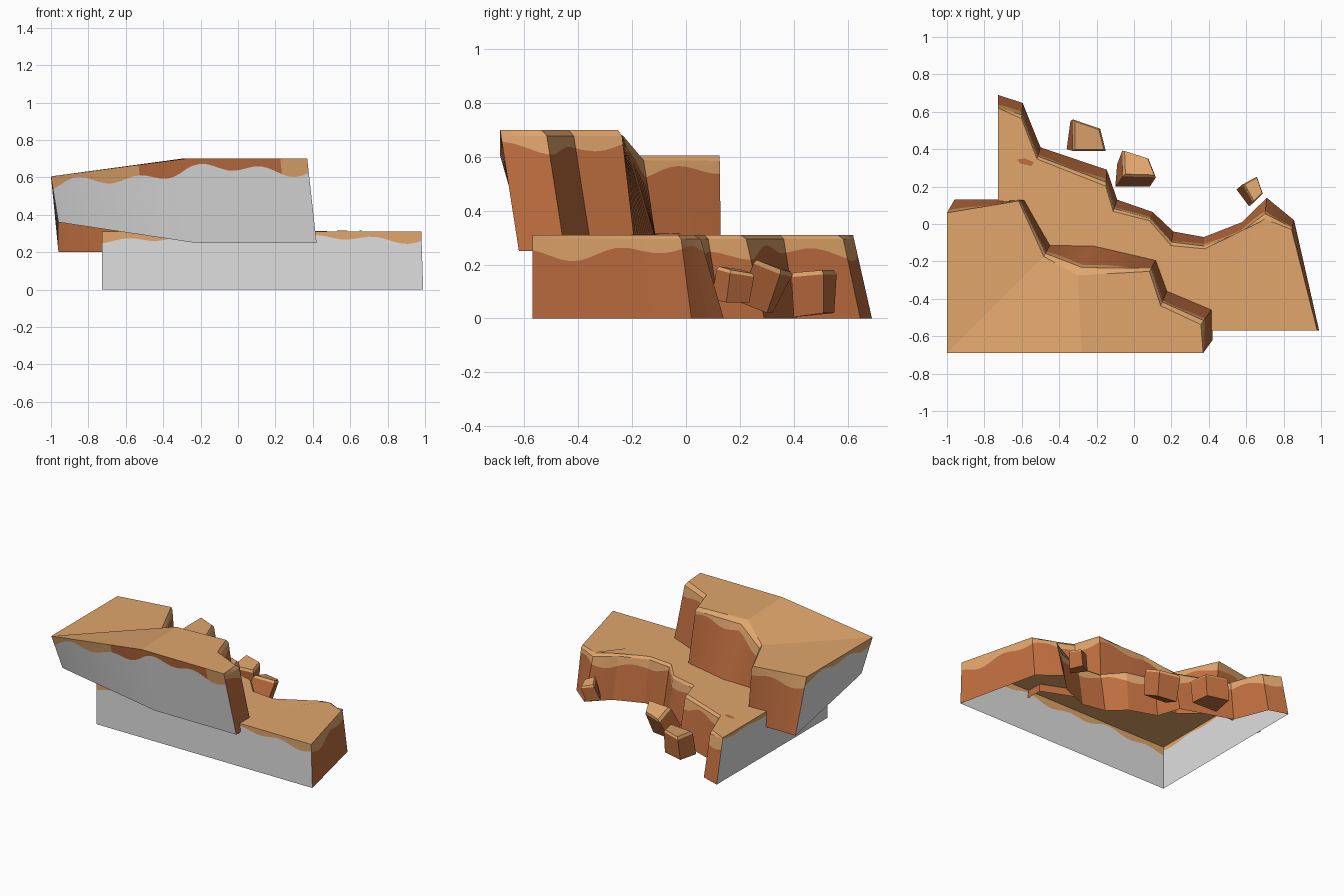
import bpy, bmesh, math
from mathutils import Vector as V

if "Cube" in bpy.data.objects:
    bpy.data.objects.remove(bpy.data.objects["Cube"])


def material(name, rgb):
    m = bpy.data.materials.new(name)
    m.diffuse_color = (*rgb, 1)
    m.use_nodes = True
    m.node_tree.nodes["Principled BSDF"].inputs["Base Color"].default_value = m.diffuse_color
    return m


MATS = [material("sand_tan", (0.75, 0.38, 0.15)),
        material("clay_brown", (0.52, 0.155, 0.05)),
        material("plain_grey", (0.74, 0.74, 0.74))]
TAN, BROWN, GREY = 0, 1, 2


def face(bm, pts, mat):
    f = bm.faces.new([bm.verts.new(p) for p in pts])
    f.material_index = mat


def finish(bm, name):
    bmesh.ops.remove_doubles(bm, verts=bm.verts, dist=0.0005)
    bmesh.ops.triangulate(bm, faces=[f for f in bm.faces if len(f.verts) > 4])
    bmesh.ops.recalc_face_normals(bm, faces=bm.faces)
    me = bpy.data.meshes.new(name)
    bm.to_mesh(me)
    bm.free()
    for m in MATS:
        me.materials.append(m)
    ob = bpy.data.objects.new(name, me)
    bpy.context.collection.objects.link(ob)


def wall(bm, rim, base, low, depth, bevel=True, band=None):
    """Sheet from rim to base with a wavy painted strip along its top.
    Returns the inner rim corners, for the cap."""
    rim, base = [V(p) for p in rim], [V(p) for p in base]
    inner, outer = [], []
    for i, (r, b) in enumerate(zip(rim, base)):
        d = b - r
        ends = i in (0, len(rim) - 1)
        flat = V((d.x, d.y, 0))
        inner.append(r - flat * 0.25 if bevel and not ends else r)
        outer.append(r + d * 0.05 if bevel else r)
    s = 0
    rows = []
    for i in range(len(rim) - 1):
        length = (rim[i + 1] - rim[i]).length
        n = max(3, int(length / 0.035))
        for k in range(n + (i == len(rim) - 2)):
            t = k / n
            a, o, b = (q[i].lerp(q[i + 1], t) for q in (inner, outer, base))
            u = s + t * length
            drop = depth * (1 + 0.35 * math.sin(19 * u) + 0.3 * math.sin(8 * u + 1))
            rows.append((a, o, o.lerp(b, drop / (o.z - b.z)), b))
        s += length
    for p, q in zip(rows, rows[1:]):
        strip = BROWN if band and band[0] < p[1].x < band[1] else TAN
        if bevel:
            face(bm, (p[0], q[0], q[1], p[1]), TAN)
        face(bm, (p[1], q[1], q[2], p[2]), strip)
        face(bm, (p[2], q[2], q[3], p[3]), low)
    return inner


def at(z, xy):
    return [(x, y, z) for x, y in xy]


# lower terrace: jagged cliff at the back, grey cut walls at front and left
bm = bmesh.new()
Z = 0.31
rim = at(Z, [(-.727, .62), (-.60, .58), (-.515, .36), (-.15, .22), (-.107, .08), (.086, .027),
             (.2, -.1), (.374, -.12), (.567, -.05), (.7, .05), (.845, -.02), (.98, -.57)])
base = at(0, [(-.727, .69), (-.595, .647), (-.5, .41), (-.145, .29), (-.09, .13), (.1, .064),
              (.21, -.04), (.374, -.07), (.578, .01), (.71, .14), (.856, .02), (.99, -.57)])
cap = wall(bm, rim, base, BROWN, 0.05)
corner, foot = (-.727, -.57, Z), (-.727, -.57, 0)
wall(bm, [rim[-1], corner], [base[-1], foot], GREY, 0.04, bevel=False)
wall(bm, [corner, rim[0]], [foot, base[0]], GREY, 0.02, bevel=False)
face(bm, cap + [corner], TAN)
finish(bm, "lower_terrace")

# small fold and clay patch lying on the lower terrace
bm = bmesh.new()
face(bm, [(.374, -.135, .311), (.513, -.22, .312), (.69, .02, .318)], TAN)
finish(bm, "ground_fold")
bm = bmesh.new()
face(bm, at(.313, [(-.625, .345), (-.58, .35), (-.535, .33), (-.55, .31), (-.61, .325)]), BROWN)
finish(bm, "clay_patch")

# upper terrace: slopes from left up to a flat high part, walls lean outwards
bm = bmesh.new()
L, H = 0.605, 0.70
rim = [(-1, .06, L), (-.61, .125, L), (-.475, -.16, L), (-.28, -.24, H),
       (.09, -.24, H), (.15, -.42, H), (.37, -.52, H), (.37, -.69, H)]
base = [(-.96, .13, .2), (-.58, .13, .2), (-.445, -.105, .25), (-.2, -.1, .25),
        (.12, -.187, .25), (.18, -.35, .25), (.42, -.45, .25), (.42, -.62, .25)]
cap = wall(bm, rim, base, BROWN, 0.045)
fl, fm = V((-1, -.69, L)), V((-.28, -.69, H))
bl, bmid = (-.96, -.62, .36), (-.23, -.62, .25)
wall(bm, [rim[-1], fm, fl], [base[-1], bmid, bl], GREY, 0.06, bevel=False, band=(-.5, .24))
wall(bm, [fl, rim[0]], [bl, base[0]], GREY, 0.04, bevel=False)
face(bm, [fl, cap[0], cap[1], cap[2]], TAN)
face(bm, [fl, cap[2], cap[3], fm], TAN)
face(bm, [fm] + cap[3:], TAN)
finish(bm, "upper_terrace")


# fallen boulders: tan bevelled top, clay sides
def boulder(name, top, bottom):
    bm = bmesh.new()
    top, bottom = [V(p) for p in top], [V(p) for p in bottom]
    mid = sum(top, V()) / 4
    lip = [t.lerp(b, 0.1) for t, b in zip(top, bottom)]
    crown = [t.lerp(mid, 0.12) for t in top]
    face(bm, crown, TAN)
    face(bm, bottom, BROWN)
    for i in range(4):
        j = (i + 1) % 4
        face(bm, (crown[i], crown[j], lip[j], lip[i]), TAN)
        face(bm, (lip[i], lip[j], bottom[j], bottom[i]), BROWN)
    finish(bm, name)


boulder("boulder_left",
        [(-.325, .56, .18), (-.18, .51, .18), (-.15, .39, .17), (-.325, .39, .16)],
        [(-.34, .55, .02), (-.19, .51, .02), (-.16, .40, .005), (-.36, .40, .01)])
boulder("boulder_middle",
        [(-.06, .40, .17), (.08, .355, .18), (.12, .255, .22), (-.055, .26, .215)],
        [(-.09, .32, .02), (.05, .30, .02), (.085, .20, .06), (-.10, .20, .07)])
boulder("boulder_right",
        [(.66, .255, .165), (.69, .165, .18), (.64, .115, .195), (.585, .215, .18)],
        [(.63, .235, .06), (.67, .15, .06), (.615, .095, .07), (.548, .185, .07)])
